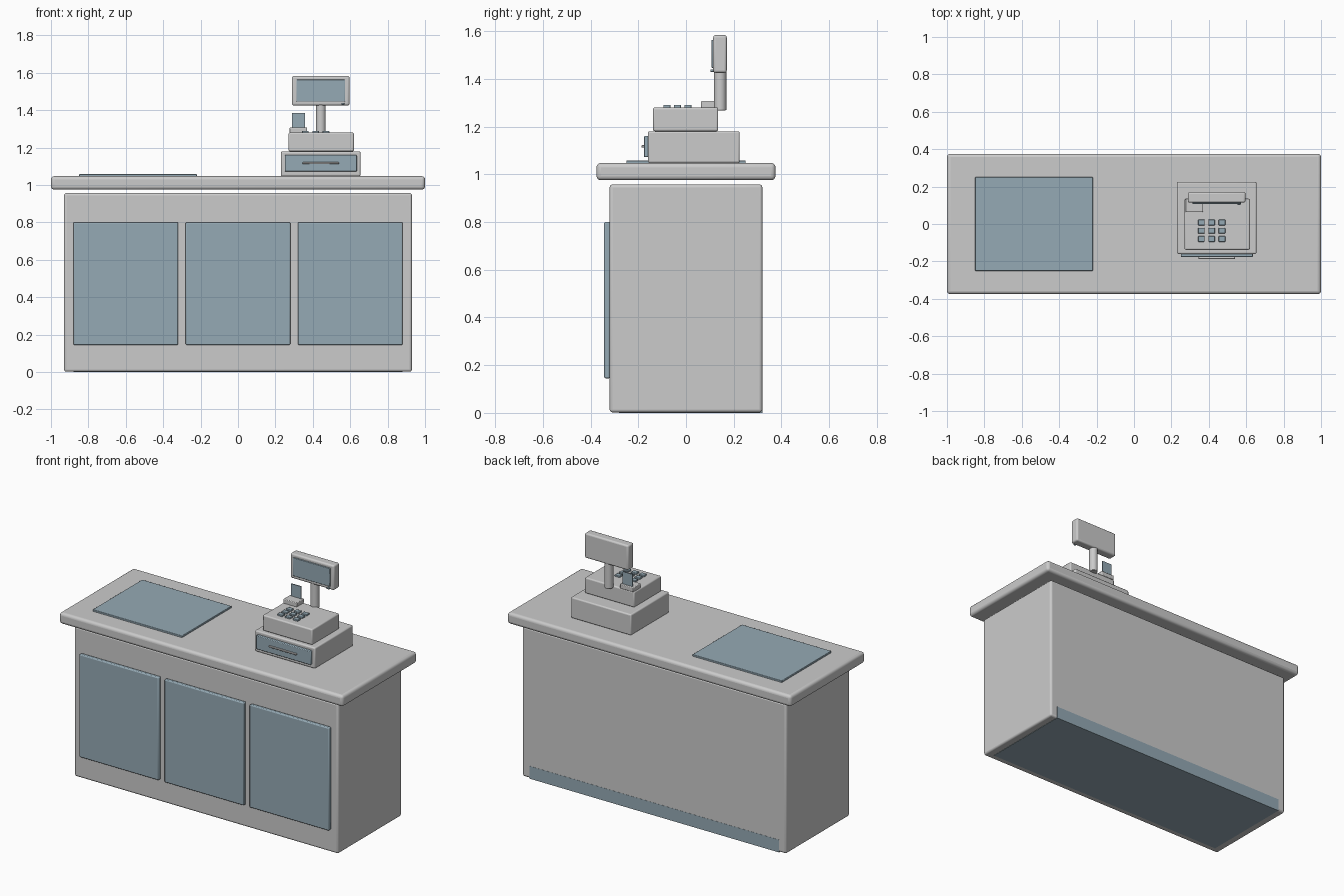
import bpy

if "Cube" in bpy.data.objects:
    bpy.data.objects.remove(bpy.data.objects["Cube"])

slate = bpy.data.materials.new("slate")
slate.diffuse_color = (0.3, 0.4, 0.46, 1)
slate.use_nodes = True
slate.node_tree.nodes["Principled BSDF"].inputs["Base Color"].default_value = slate.diffuse_color


def finish(ob, name, mat, bevel, segments):
    ob.name = name
    if mat:
        ob.data.materials.append(mat)
    if bevel:
        m = ob.modifiers.new("bevel", 'BEVEL')
        m.width = bevel
        m.segments = segments
        m.limit_method = 'ANGLE'
    bpy.ops.object.shade_smooth_by_angle()
    return ob


def box(name, x, y, z, mat=None, bevel=0.0, segments=3):
    """Box from (min, max) ranges on each axis."""
    spans = (x, y, z)
    bpy.ops.mesh.primitive_cube_add(size=1, location=[(a + b) / 2 for a, b in spans])
    ob = bpy.context.object
    ob.scale = [b - a for a, b in spans]
    bpy.ops.object.transform_apply(location=False, rotation=False, scale=True)
    return finish(ob, name, mat, bevel, segments)


# Counter: cabinet, plinth flush with the back, overhanging top
box("cabinet", (-0.93, 0.93), (-0.32, 0.32), (0.002, 0.957), bevel=0.012)
box("plinth", (-0.88, 0.88), (-0.28, 0.321), (0, 0.08), slate)
box("countertop", (-1, 1), (-0.375, 0.375), (0.975, 1.047), bevel=0.018, segments=4)

# Three front panels
for i in (-1, 0, 1):
    box(f"front_panel_{i + 2}", (i * 0.6 - 0.28, i * 0.6 + 0.28), (-0.343, -0.318),
        (0.145, 0.80), slate, 0.006, 2)

# Mat on the counter
box("counter_mat", (-0.85, -0.22), (-0.25, 0.25), (1.044, 1.058), slate, 0.003, 2)

# Till base with drawer and handle
box("till_base", (0.23, 0.655), (-0.16, 0.225), (1.047, 1.18), bevel=0.008)
box("till_drawer", (0.25, 0.635), (-0.177, -0.155), (1.072, 1.16), slate, 0.004, 2)
box("drawer_handle", (0.345, 0.54), (-0.187, -0.175), (1.112, 1.122), bevel=0.003, segments=2)

# Till upper body with keypad
box("till_body", (0.27, 0.62), (-0.138, 0.135), (1.18, 1.28), bevel=0.008)
for row in range(3):
    for col in range(3):
        cx, cy = 0.36 + col * 0.055, -0.08 + row * 0.044
        box(f"key_{row * 3 + col + 1}", (cx - 0.018, cx + 0.018), (cy - 0.015, cy + 0.015),
            (1.275, 1.29), slate, 0.003, 2)

# Receipt printer and paper
box("receipt_printer", (0.275, 0.37), (0.063, 0.137), (1.277, 1.307), bevel=0.004, segments=2)
box("receipt_paper", (0.288, 0.358), (0.122, 0.128), (1.295, 1.385), slate)

# Display post
bpy.ops.mesh.primitive_cylinder_add(vertices=32, radius=0.026, depth=0.17,
                                    location=(0.443, 0.143, 1.353))
finish(bpy.context.object, "display_post", None, 0.003, 2)

# Display housing, screen and power button
box("display_housing", (0.288, 0.596), (0.114, 0.171), (1.425, 1.583), bevel=0.01)
box("display_screen", (0.312, 0.573), (0.107, 0.12), (1.446, 1.563), slate, 0.003, 2)
box("display_button", (0.553, 0.569), (0.102, 0.116), (1.429, 1.439), slate, 0.002, 2)
